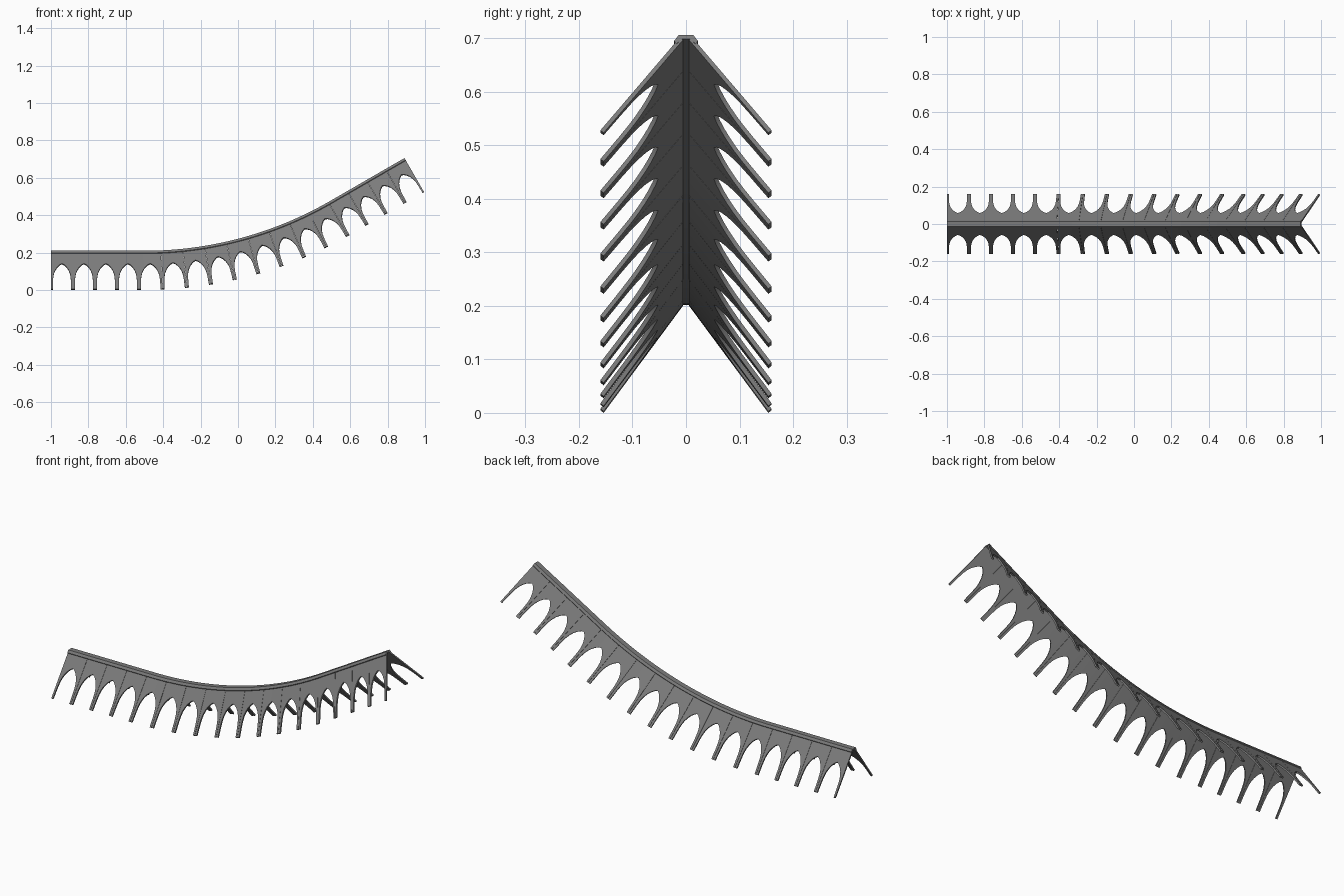
import bpy, bmesh, math
from mathutils import Vector

cube = bpy.data.objects.get("Cube")
if cube:
    bpy.data.objects.remove(cube, do_unlink=True)

# Path: level run, upward arc, straight rising run
FLAT, RADIUS, RISE, BEND = 0.5, 1.984, 0.46, math.radians(30)
ARC = RADIUS * BEND
BAYS = 17
PITCH = (FLAT + ARC + RISE) / BAYS
TOP = 0.21


def on_path(s, y, z):
    """Map length s along the ridge, offset y and straight height z to space."""
    a = min(max((s - FLAT) / RADIUS, 0), BEND)
    extra = max(s - FLAT - ARC, 0)
    x = -1 + min(s, FLAT) + RADIUS * math.sin(a) + extra * math.cos(a)
    h = TOP + RADIUS * (1 - math.cos(a)) + extra * math.sin(a)
    d = TOP - z
    return Vector((x + d * math.sin(a), y, h - d * math.cos(a)))


grey = bpy.data.materials.new("dark_grey")
grey.use_nodes = True
grey.diffuse_color = (0.2, 0.2, 0.2, 1)
grey.node_tree.nodes["Principled BSDF"].inputs["Base Color"].default_value = (0.2, 0.2, 0.2, 1)


def loft(bm, rings):
    """Join closed rings of points into a capped solid."""
    rows = [[bm.verts.new(p) for p in ring] for ring in rings]
    n = len(rows[0])
    for a, b in zip(rows, rows[1:]):
        for i in range(n):
            j = (i + 1) % n
            bm.faces.new((a[i], a[j], b[j], b[i]))
    bm.faces.new(rows[0])
    bm.faces.new(rows[-1])


def finish(bm, name):
    bmesh.ops.recalc_face_normals(bm, faces=bm.faces)
    mesh = bpy.data.meshes.new(name)
    bm.to_mesh(mesh)
    bm.free()
    mesh.materials.append(grey)
    obj = bpy.data.objects.new(name, mesh)
    bpy.context.collection.objects.link(obj)
    bpy.ops.object.select_all(action='DESELECT')
    obj.select_set(True)
    bpy.context.view_layer.objects.active = obj
    bpy.ops.object.shade_smooth_by_angle(angle=math.radians(25))


# Ridge cap swept along the path
half_cap = [(0.014, TOP), (0.022, 0.198), (0.018, 0.191), (0.008, 0.202)]
section = half_cap + [(-y, z) for y, z in reversed(half_cap)]
bm = bmesh.new()
steps = BAYS * 4
loft(bm, [[on_path(i * PITCH / 4, y, z) for y, z in section] for i in range(steps + 1)])
finish(bm, "ridge_cap")

# Half of the pointed arch: distance from bay centre, height of lower edge
EDGE = PITCH / 2 - 0.0005
half_arch = [(0, 0.137), (0.012, 0.131), (0.024, 0.12), (0.034, 0.106), (0.042, 0.088),
             (0.046, 0.07), (0.048, 0.045), (0.049, 0), (EDGE, 0)]
arch = [(-t, z) for t, z in reversed(half_arch[1:])] + half_arch

# Sloping side panel: direction down the slope and outward normal
SLOPE, NORMAL, THICK = Vector((0.595, -0.804)), Vector((0.804, 0.595)), 0.008
START, LENGTH = Vector((0.0056, 0.2002)), 0.249

for side, label in ((1, "back"), (-1, "front")):
    bm = bmesh.new()
    for bay in range(BAYS):
        rings = []
        for t, z in arch:
            s = (bay + 0.5) * PITCH + t
            inner = START + SLOPE * LENGTH * (1 - z / 0.2)
            corners = (START, START + NORMAL * THICK, inner + NORMAL * THICK, inner)
            rings.append([on_path(s, side * c.x, c.y) for c in corners])
        loft(bm, rings)
    finish(bm, label + "_arched_panels")
